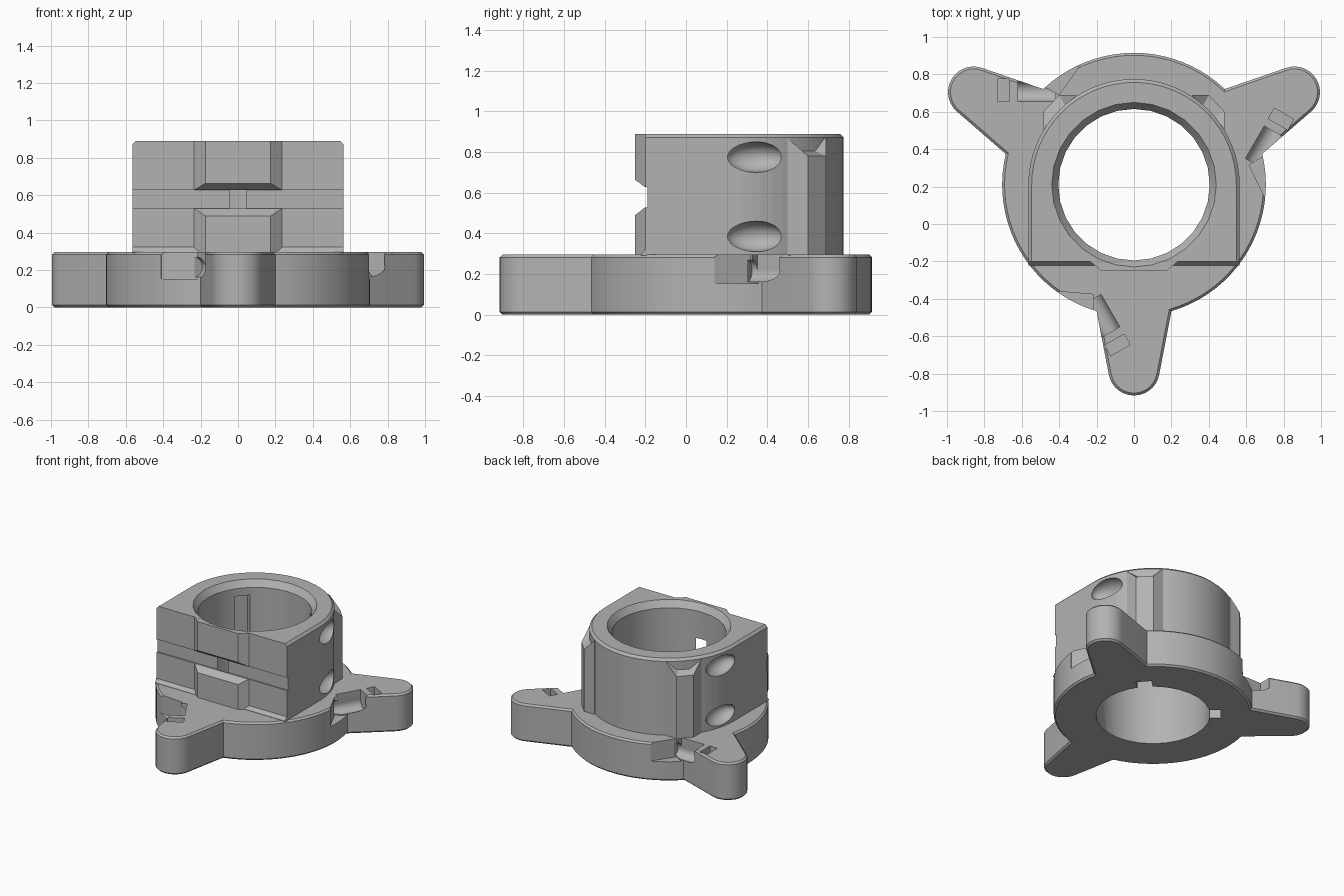
import bpy, bmesh, math
from mathutils import Matrix, Vector

cube = bpy.data.objects.get("Cube")
if cube:
    bpy.data.objects.remove(cube)

CY = 0.21                     # y of the bore axis
BASE_TOP, TOP = 0.295, 0.89
LUG_DIST, LUG_R = 0.99, 0.137
BORE = 0.405

grey = bpy.data.materials.new("plain grey")
grey.use_nodes = True
grey.diffuse_color = (0.45, 0.45, 0.45, 1)
grey.node_tree.nodes["Principled BSDF"].inputs["Base Color"].default_value = (0.45, 0.45, 0.45, 1)


def finish(name, bm):
    bmesh.ops.recalc_face_normals(bm, faces=bm.faces[:])
    mesh = bpy.data.meshes.new(name)
    bm.to_mesh(mesh)
    bm.free()
    obj = bpy.data.objects.new(name, mesh)
    mesh.materials.append(grey)
    bpy.context.collection.objects.link(obj)
    return obj


def prism_mesh(points, low, high, along_x=False):
    """Extrude an xy outline along z, or a yz outline along x."""
    bm = bmesh.new()
    place = (lambda p, t: (t, p[0], p[1])) if along_x else (lambda p, t: (p[0], p[1], t))
    face = bm.faces.new([bm.verts.new(place(p, low)) for p in points])
    out = bmesh.ops.extrude_face_region(bm, geom=[face])
    shift = Vector((high - low, 0, 0)) if along_x else Vector((0, 0, high - low))
    bmesh.ops.translate(bm, vec=shift, verts=[g for g in out["geom"] if isinstance(g, bmesh.types.BMVert)])
    return bm


def prism(name, points, low, high, along_x=False):
    return finish(name, prism_mesh(points, low, high, along_x))


def rod(name, start, end, r1, r2=None, sides=24):
    a, b = Vector(start), Vector(end)
    bm = bmesh.new()
    bmesh.ops.create_cone(bm, cap_ends=True, segments=sides, radius1=r1,
                          radius2=r1 if r2 is None else r2, depth=(b - a).length)
    turn = (b - a).to_track_quat("Z", "Y").to_matrix().to_4x4()
    bm.transform(Matrix.Translation((a + b) / 2) @ turn)
    return finish(name, bm)


def box(name, low, high):
    return prism(name, [(low[0], low[1]), (high[0], low[1]), (high[0], high[1]), (low[0], high[1])],
                 low[2], high[2])


def spin(obj, degrees):
    """Turn a part about the bore axis."""
    centre = Matrix.Translation((0, CY, 0))
    obj.data.transform(centre @ Matrix.Rotation(math.radians(degrees), 4, "Z") @ centre.inverted())
    return obj


def combine(target, other, operation="DIFFERENCE", keep=False):
    mod = target.modifiers.new("join", "BOOLEAN")
    mod.operation, mod.solver, mod.object = operation, "EXACT", other
    bpy.context.view_layer.objects.active = target
    bpy.ops.object.modifier_apply(modifier=mod.name)
    if not keep:
        bpy.data.objects.remove(other)


def bevel_edges(bm, test, width):
    edges = [e for e in bm.edges if test(e)]
    bmesh.ops.bevel(bm, geom=edges, offset=width, segments=1, affect="EDGES")


def arc(cx, cy, r, start, end, steps):
    angles = [math.radians(start + (end - start) * i / steps) for i in range(steps + 1)]
    return [(cx + r * math.cos(a), cy + r * math.sin(a)) for a in angles]


# Three-lug base plate
outline = []
for middle in (-90, 30, 150):
    a = math.radians(middle)
    outline += arc(LUG_DIST * math.cos(a), CY + LUG_DIST * math.sin(a), LUG_R, middle - 80, middle + 80, 14)
    outline += arc(0, CY, 0.705, middle + 16.5, middle + 103.5, 20)
bm = prism_mesh(outline, 0, BASE_TOP)
bevel_edges(bm, lambda e: abs(e.verts[0].co.z - e.verts[1].co.z) < 1e-5, 0.013)
base = finish("base_plate", bm)

# Lug holes, wire grooves, catch pockets and side recesses
recess = [(-0.289, 0.85), (-0.40, 0.69), (-0.47, 0.73), (-0.55, 0.9), (-0.4, 1.0)]
for turn in (0, 120, 240):
    lug_x, lug_y = -LUG_DIST * math.cos(math.radians(30)), CY + LUG_DIST / 2
    cutters = [
        rod("lug_hole", (lug_x, lug_y, -0.1), (lug_x, lug_y, 0.5), 0.098),
        rod("groove", (-0.62, 0.71, 0.215), (-0.39, 0.71, 0.215), 0.055),
        box("groove_mouth", (-0.62, 0.656, 0.216), (-0.42, 0.764, 0.4)),
        box("catch_pocket", (-0.73, 0.655, 0.22), (-0.665, 0.775, 0.4)),
        prism("side_recess", recess, 0.152, 0.4),
    ]
    for cutter in cutters:
        combine(base, spin(cutter, turn))

# D-shaped clamp tower with a chamfered round rim
profile = [(-0.565, -0.2), (0.565, -0.2)] + arc(0, CY, 0.565, 0, 180, 32)
bm = prism_mesh(profile, BASE_TOP - 0.005, TOP)
bevel_edges(bm, lambda e: all(v.co.z > TOP - 0.001 for v in e.verts) and
            any(v.co.y > 0 for v in e.verts), 0.018)
tower = finish("clamp_tower", bm)

# Raised front pad and flared foot
pad = [(-0.235, -0.19), (-0.235, -0.2), (-0.175, -0.25), (0.175, -0.25), (0.235, -0.2), (0.235, -0.19)]
combine(tower, prism("front_pad", pad, BASE_TOP - 0.004, TOP - 0.0005), "UNION")
foot = [(-0.19, 0.291), (-0.222, 0.291), (-0.222, 0.297), (-0.2, 0.322), (-0.19, 0.322)]
combine(tower, prism("front_foot", foot, -0.564, 0.564, True), "UNION")

# Diagonal ribs with sloping tops
for side in (-1, 1):
    rib = [(side * x, y) for x, y in ((0.3, 0.5), (0.485, 0.5), (0.485, 0.6), (0.4, 0.69), (0.31, 0.69))]
    bm = prism_mesh(rib, BASE_TOP - 0.003, 0.87)
    for v in bm.verts:
        if v.co.z > 0.8 and abs(v.co.x) > 0.35 and v.co.y > 0.55:
            v.co.z = 0.78
    bmesh.ops.triangulate(bm, faces=[f for f in bm.faces if len(f.verts) > 4])
    combine(tower, finish("rib", bm), "UNION")

# Main bore, its funnel rim and the two inner key slots
bore = rod("bore_cutter", (0, CY, -0.2), (0, CY, 1.1), BORE, sides=28)
combine(base, bore, keep=True)
combine(tower, bore)
combine(tower, rod("rim_cutter", (0, CY, 0.84), (0, CY, 0.94), BORE, 0.475, 28))
for angle in (42, 138):
    slot = spin(box("key_slot", (0.3, CY - 0.055, -0.1), (0.48, CY + 0.055, 0.78)), angle)
    combine(base, slot, keep=True)
    combine(tower, slot)

# Cross rod channel with a flared mouth in the pad
combine(tower, rod("channel", (-0.8, -0.187, 0.578), (0.8, -0.187, 0.578), 0.052))
mouth = [(-0.19, 0.528), (-0.202, 0.528), (-0.25, 0.49), (-0.3, 0.45),
         (-0.3, 0.7), (-0.25, 0.663), (-0.202, 0.628), (-0.19, 0.628)]
combine(tower, prism("channel_mouth", mouth, -0.7, 0.7, True))

# Washer slots, bolt holes and the scooped bolt recesses on both sides
for side in (-1, 1):
    combine(tower, rod("washer_slot", (side * 0.285, -0.187, 0.577), (side * 0.365, -0.187, 0.577), 0.116))
    for z in (0.38, 0.77):
        combine(tower, rod("bolt_hole", (side * 0.465, -0.4, z), (side * 0.465, 0.4, z), 0.034, sides=16))
        bm = bmesh.new()
        bmesh.ops.create_uvsphere(bm, u_segments=24, v_segments=14, radius=1)
        bm.transform(Matrix.Translation((side * 0.545, 0.345, z + 0.005)) @ Matrix.Diagonal((0.085, 0.145, 0.075, 1)))
        combine(tower, finish("bolt_recess", bm))

# Shading
bpy.ops.object.select_all(action="DESELECT")
for part in (base, tower):
    part.select_set(True)
bpy.context.view_layer.objects.active = base
bpy.ops.object.shade_smooth_by_angle(angle=math.radians(20))
